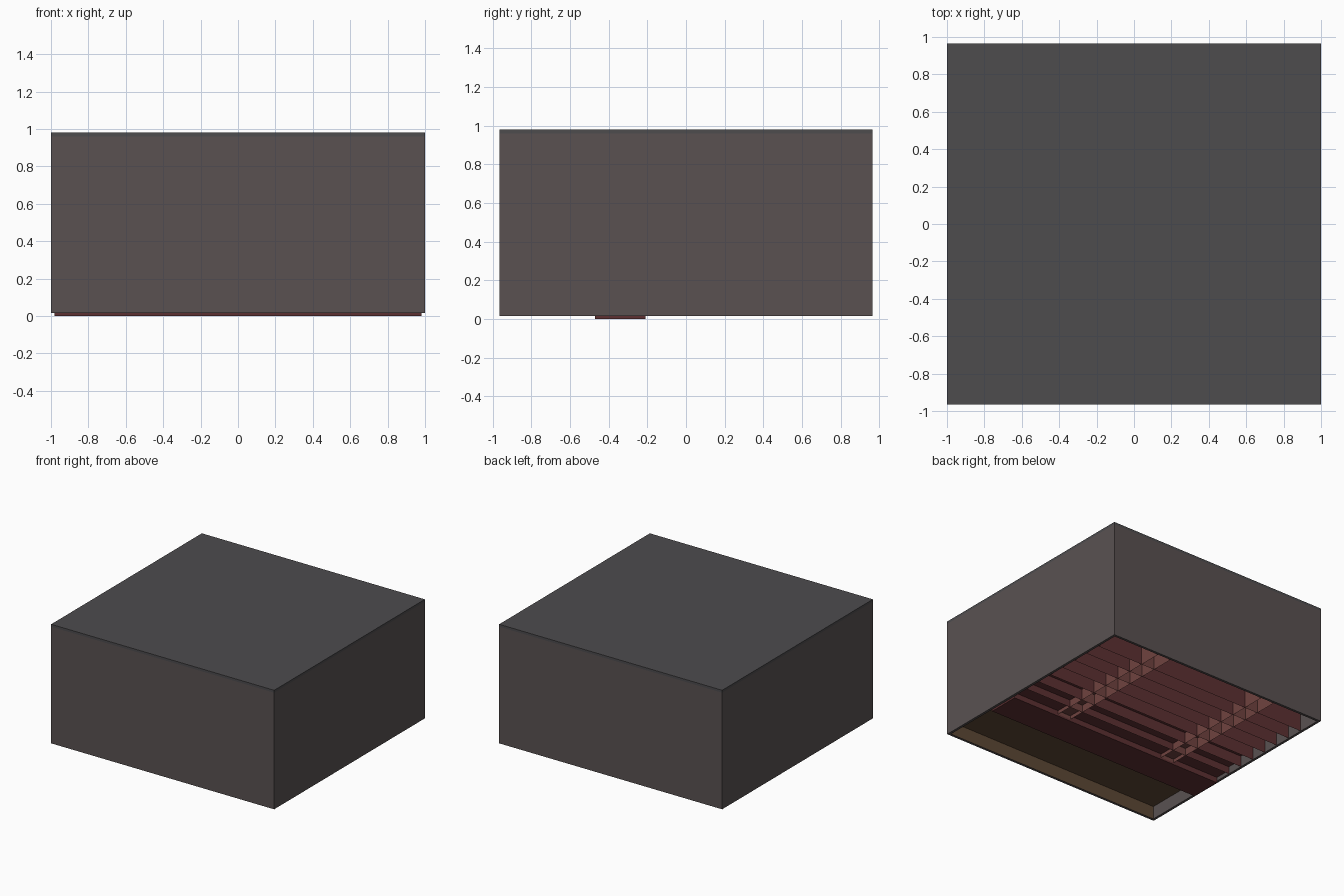
import bpy, bmesh

if "Cube" in bpy.data.objects:
    bpy.data.objects.remove(bpy.data.objects["Cube"])


def material(name, rgb):
    m = bpy.data.materials.new(name)
    m.diffuse_color = (*rgb, 1)
    m.use_nodes = True
    m.node_tree.nodes["Principled BSDF"].inputs["Base Color"].default_value = m.diffuse_color
    return m


WALL = material("wall_brown", (0.10, 0.083, 0.083))
ROOF = material("roof_grey", (0.075, 0.072, 0.076))
RED = material("carpet_red", (0.11, 0.03, 0.032))
AISLE = material("aisle_red", (0.16, 0.055, 0.05))
WOOD = material("stage_wood", (0.11, 0.065, 0.035))


def box(name, lo, hi, mat, drop=()):
    """Box between two corners; drop lists the open sides, such as '-z'."""
    bm = bmesh.new()
    bmesh.ops.create_cube(bm, size=1)
    for v in bm.verts:
        v.co = [lo[i] + (v.co[i] + 0.5) * (hi[i] - lo[i]) for i in range(3)]
    bm.normal_update()
    gone = []
    for f in bm.faces:
        axis = max(range(3), key=lambda i: abs(f.normal[i]))
        if ("+" if f.normal[axis] > 0 else "-") + "xyz"[axis] in drop:
            gone.append(f)
    bmesh.ops.delete(bm, geom=gone, context="FACES")
    me = bpy.data.meshes.new(name)
    bm.to_mesh(me)
    bm.free()
    me.materials.append(mat)
    ob = bpy.data.objects.new(name, me)
    bpy.context.collection.objects.link(ob)
    return ob


X, Y, BASE, TOP, T = 1.0, 0.965, 0.015, 0.98, 0.02

# outer walls and roof
for s, side in ((-1, "left"), (1, "right")):
    a, b = sorted((s * X, s * (X - T)))
    box(side + "_wall", (a, -Y, BASE), (b, Y, TOP - T), WALL)
for s, side in ((-1, "front"), (1, "back")):
    a, b = sorted((s * Y, s * (Y - T)))
    box(side + "_wall", (-X + T, a, BASE), (X - T, b, TOP - T), WALL)
box("roof", (-X, -Y, TOP - T), (X, Y, TOP), ROOF)

# flat floor between stage and seating rows
IN = X - T
box("floor", (-IN, -0.47, 0), (IN, -0.21, BASE), RED)

# raised stage, hollow underneath
box("stage", (-IN, -Y + T + 0.001, BASE), (IN, -0.47, 0.12), WOOD,
    ("-z", "-x", "+x"))

# stepped rows, hollow underneath, split by two aisles
ROWS, DEPTH, RISE = 8, 0.138, 0.03
INNER, OUTER = 0.44, 0.56
for k in range(ROWS):
    y0 = -0.21 + k * DEPTH
    y1 = y0 + DEPTH if k < ROWS - 1 else Y - T
    z = BASE + RISE * (k + 1)
    spans = ((-IN, -OUTER), (-INNER, INNER), (OUTER, IN))
    for (a, b), part in zip(spans, ("left", "centre", "right")):
        box(f"{part}_row_{k + 1}", (a, y0, BASE), (b, y1, z), RED,
            ("-z", "-x", "+x", "+y"))
    for s, part in ((-1, "left"), (1, "right")):
        a, b = sorted((s * INNER, s * OUTER))
        box(f"{part}_aisle_{k + 1}", (a, y0, BASE), (b, y1, z), AISLE,
            ("-z", "+y"))
        # half step up to the next row
        if k < ROWS - 1:
            box(f"{part}_half_step_{k + 1}", (a, y0 + DEPTH / 2, z),
                (b, y1, z + RISE / 2), AISLE, ("-z", "+y"))
